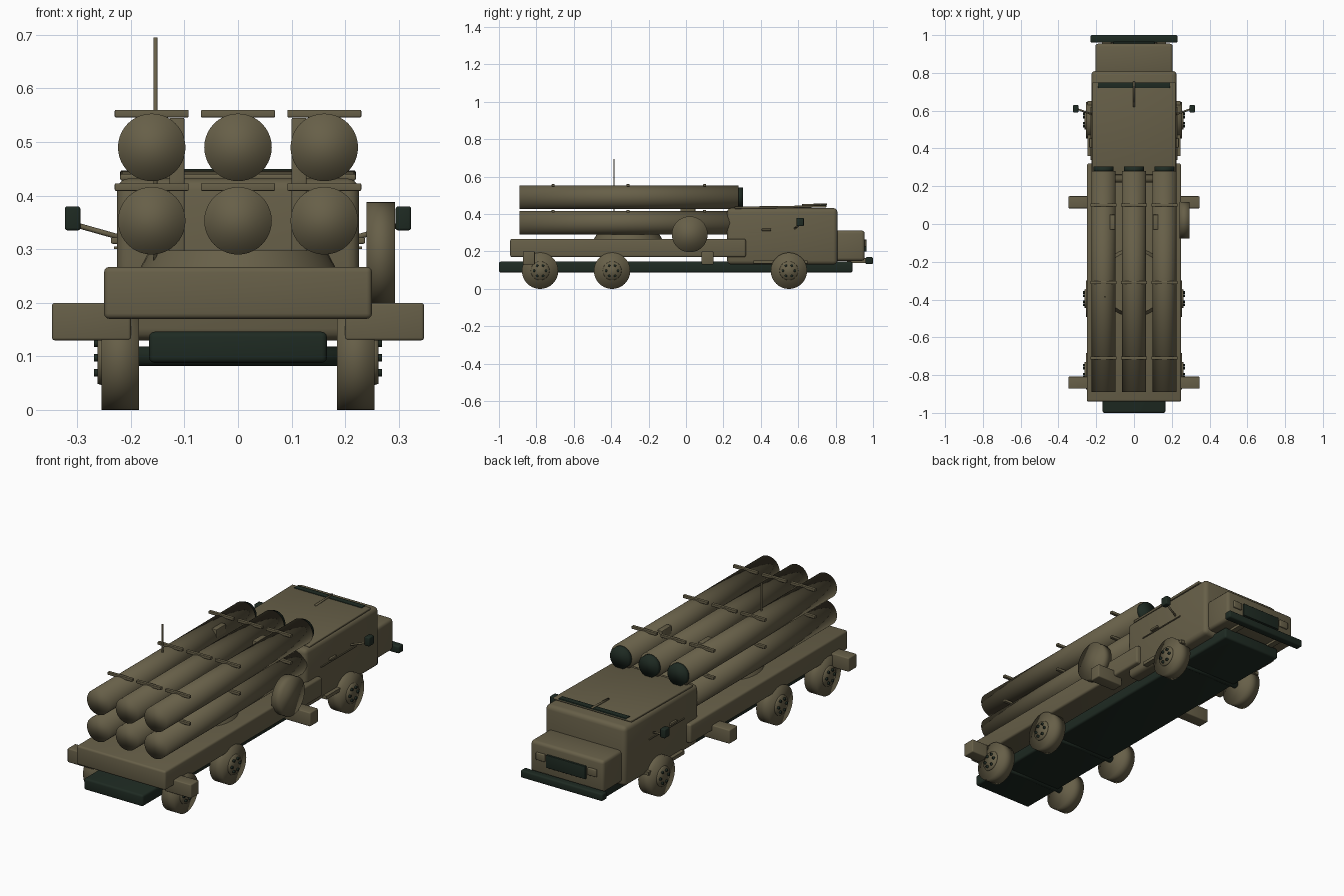
import bpy, bmesh, math
from mathutils import Vector

if "Cube" in bpy.data.objects:
    bpy.data.objects.remove(bpy.data.objects["Cube"])


def material(name, rgb):
    m = bpy.data.materials.new(name)
    m.diffuse_color = (*rgb, 1)
    m.use_nodes = True
    m.node_tree.nodes["Principled BSDF"].inputs["Base Color"].default_value = m.diffuse_color
    return m


OLIVE = material("olive drab", (0.135, 0.115, 0.065))
DARK = material("dark green", (0.013, 0.023, 0.016))


def finish(name, bm, mat, angle=None):
    me = bpy.data.meshes.new(name)
    bm.normal_update()
    bm.to_mesh(me)
    bm.free()
    me.materials.append(mat)
    ob = bpy.data.objects.new(name, me)
    bpy.context.collection.objects.link(ob)
    if angle is None:
        for p in me.polygons:
            p.use_smooth = True
    else:
        bpy.ops.object.select_all(action='DESELECT')
        ob.select_set(True)
        bpy.context.view_layer.objects.active = ob
        bpy.ops.object.shade_smooth_by_angle(angle=math.radians(angle))
    return ob


def box(name, x, y, z, mat=OLIVE, bevel=0.0):
    """Box from (min, max) pairs with optionally rounded edges."""
    bm = bmesh.new()
    bmesh.ops.create_cube(bm, size=1)
    for v in bm.verts:
        v.co = Vector([(a + b) / 2 + c * (b - a) for c, (a, b) in zip(v.co, (x, y, z))])
    if bevel:
        bmesh.ops.bevel(bm, geom=bm.edges[:], offset=bevel, segments=3,
                        profile=0.5, affect='EDGES')
    return finish(name, bm, mat, 30)


def rod(name, p, q, r, mat=OLIVE, sides=32, r2=None, angle=None):
    """Capped cylinder or cone between two points."""
    p, q = Vector(p), Vector(q)
    bm = bmesh.new()
    bmesh.ops.create_cone(bm, cap_ends=True, segments=sides, radius1=r,
                          radius2=r if r2 is None else r2, depth=(q - p).length)
    rot = (q - p).to_track_quat('Z', 'Y')
    for v in bm.verts:
        v.co = rot @ v.co + (p + q) / 2
    return finish(name, bm, mat, angle)


def span(s, a, b):
    return tuple(sorted((s * a, s * b)))


# Chassis and cargo bed
box("chassis", (-0.166, 0.166), (-1.0, 0.89), (0.088, 0.146), DARK, 0.01)
box("bed", (-0.25, 0.25), (-0.94, 0.32), (0.17, 0.267), OLIVE, 0.01)
box("front_bumper", (-0.23, 0.23), (0.96, 1.0), (0.132, 0.17), DARK, 0.008)
for s in (-1, 1):
    box("bumper_mount", span(s, 0.1, 0.13), (0.86, 0.97), (0.138, 0.165))

# Cab, hood and roof
box("cab", (-0.226, 0.226), (0.22, 0.81), (0.13, 0.432), OLIVE, 0.022)
box("hood", (-0.205, 0.205), (0.79, 0.955), (0.15, 0.312), OLIVE, 0.016)
box("grille", (-0.11, 0.11), (0.95, 0.965), (0.2, 0.265), DARK, 0.003)
roof = box("roof_panel", (-0.22, 0.22), (0.26, 0.75), (0.428, 0.44), OLIVE, 0.004)
for v in roof.data.vertices:
    v.co.z += 0.007 * (v.co.y - 0.26) / 0.49
box("roof_strip", (-0.19, 0.19), (0.72, 0.75), (0.438, 0.45), DARK, 0.002)
rod("roof_bar", (0, 0.62, 0.448), (0, 0.755, 0.453), 0.005, OLIVE, 10)
for s in (-1, 1):
    box("headlight", span(s, 0.12, 0.17), (0.95, 0.964), (0.225, 0.262), OLIVE, 0.004)
    box("door_rail", span(s, 0.222, 0.231), (0.34, 0.62), (0.3, 0.305))
    box("door_handle", span(s, 0.222, 0.237), (0.405, 0.455), (0.31, 0.322), OLIVE, 0.003)
    box("side_step", span(s, 0.2, 0.245), (0.36, 0.65), (0.135, 0.152))
    rod("mirror_arm", (s * 0.22, 0.58, 0.322), (s * 0.305, 0.61, 0.346), 0.005, OLIVE, 10)
    box("mirror", span(s, 0.294, 0.323), (0.59, 0.63), (0.335, 0.38), DARK, 0.005)

# Road wheels with hubs and bolts
for y in (-0.78, -0.395, 0.55):
    for s in (-1, 1):
        rod("wheel", (s * 0.185, y, 0.097), (s * 0.255, y, 0.097), 0.097, OLIVE, 40)
        rod("hub", (s * 0.25, y, 0.097), (s * 0.262, y, 0.097), 0.052, OLIVE, 24, 0.048)
        for k in range(6):
            a = k * math.pi / 3
            by, bz = y + 0.032 * math.cos(a), 0.097 + 0.032 * math.sin(a)
            rod("wheel_bolt", (s * 0.255, by, bz), (s * 0.269, by, bz), 0.007, DARK, 8)
    rod("axle", (-0.19, y, 0.1), (0.19, y, 0.1), 0.018, DARK, 12)

# Spare wheel on one side
rod("spare_wheel", (0.24, 0.02, 0.292), (0.293, 0.02, 0.292), 0.096, OLIVE, 40)

# Stabiliser legs
for y in (-0.84, 0.115):
    for s in (-1, 1):
        box("stabiliser", span(s, 0.2, 0.347), (y - 0.032, y + 0.032), (0.13, 0.2), OLIVE, 0.005)

# Turntable and uprights
rod("turntable", (0, -0.31, 0.26), (0, -0.31, 0.298), 0.185, OLIVE, 40, 0.165, 30)
for s in (-1, 1):
    box("upright", span(s, 0.1, 0.128), (-0.03, 0.05), (0.28, 0.545), OLIVE, 0.003)

# Two rows of three tubes with dark front caps and clamp plates
for z, front in ((0.353, 0.235), (0.49, 0.28)):
    for x in (-0.161, 0, 0.161):
        rod("tube", (x, -0.89, z), (x, front, z), 0.063, OLIVE, 40)
        rod("tube_cap", (x, front - 0.01, z), (x, front + 0.024, z), 0.053, DARK, 32)
        for y in (-0.71, -0.31, 0.1):
            box("tube_clamp", (x - 0.069, x + 0.069), (y - 0.008, y + 0.008),
                (z + 0.056, z + 0.07), OLIVE, 0.002)

# Whip antenna
rod("antenna", (-0.154, -0.385, 0.265), (-0.154, -0.385, 0.695), 0.0038, OLIVE, 10)
